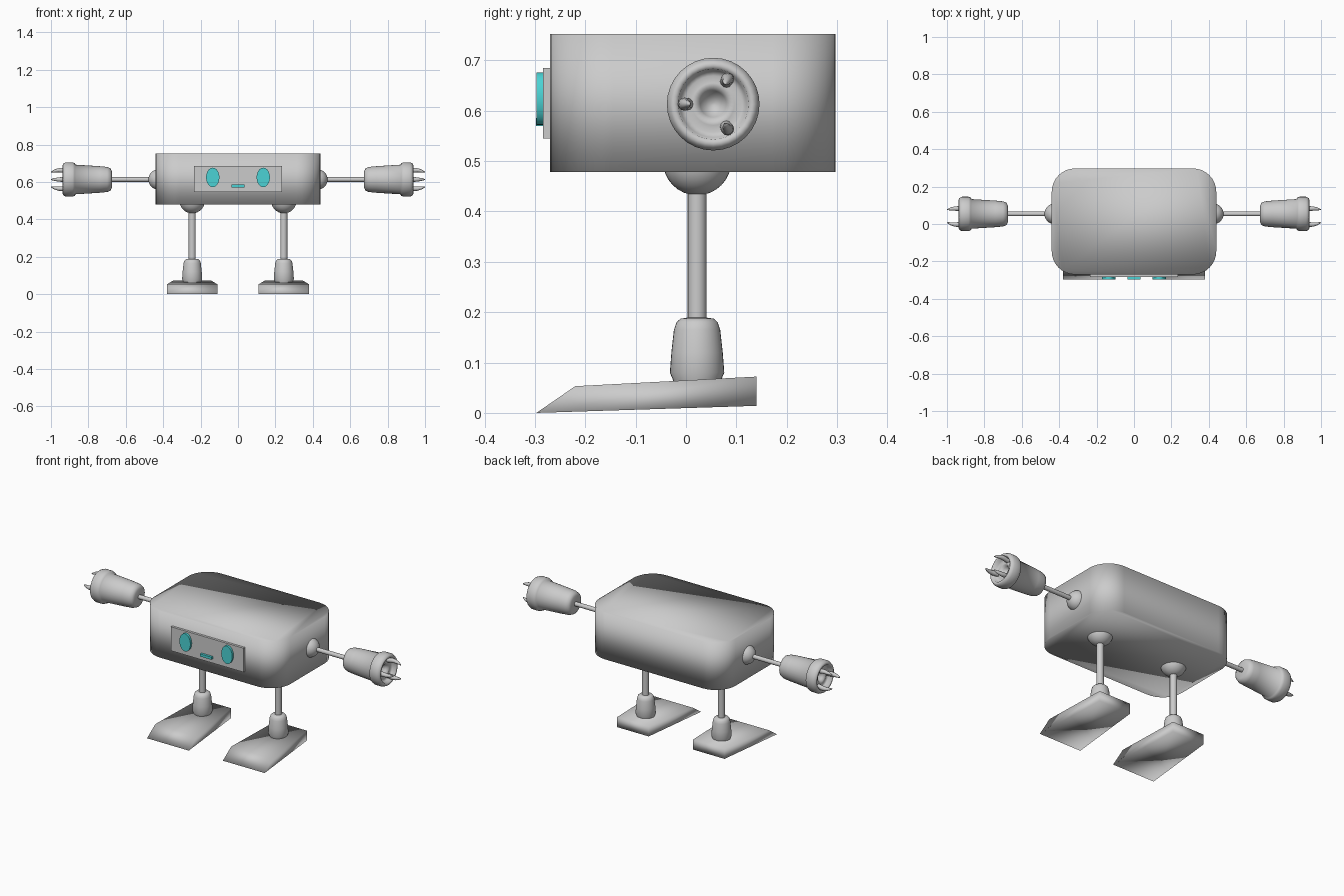
import bpy, bmesh, math
from mathutils import Vector

if "Cube" in bpy.data.objects:
    bpy.data.objects.remove(bpy.data.objects["Cube"])


def material(name, rgb):
    m = bpy.data.materials.new(name)
    m.diffuse_color = (*rgb, 1)
    m.use_nodes = True
    m.node_tree.nodes["Principled BSDF"].inputs["Base Color"].default_value = m.diffuse_color
    return m


GREY = material("light_grey", (0.6, 0.6, 0.6))
CYAN = material("cyan", (0.07, 0.65, 0.66))


def finish(bm, name, mat, angle=None):
    """Turn a bmesh into an object; angle None = flat, 180 = fully smooth."""
    bmesh.ops.recalc_face_normals(bm, faces=bm.faces)
    me = bpy.data.meshes.new(name)
    bm.to_mesh(me)
    bm.free()
    me.materials.append(mat)
    ob = bpy.data.objects.new(name, me)
    bpy.context.collection.objects.link(ob)
    if angle:
        for o in bpy.context.selected_objects:
            o.select_set(False)
        ob.select_set(True)
        bpy.context.view_layer.objects.active = ob
        if angle >= 180:
            bpy.ops.object.shade_smooth()
        else:
            bpy.ops.object.shade_smooth_by_angle(angle=math.radians(angle))
    return ob


def loft(name, mat, axis, rings, seg=32, squash=1.0, angle=40):
    """Join circles given as (centre, radius), all square to one axis."""
    u, v = {"x": ((0, 1, 0), (0, 0, 1)), "y": ((1, 0, 0), (0, 0, 1)),
            "z": ((1, 0, 0), (0, 1, 0))}[axis]
    u, v = Vector(u) * squash, Vector(v)
    bm = bmesh.new()
    loops = []
    for c, r in rings:
        loops.append([bm.verts.new(Vector(c) + r * (u * math.cos(a) + v * math.sin(a)))
                      for a in (2 * math.pi * i / seg for i in range(seg))])
    for a, b in zip(loops, loops[1:]):
        for i in range(seg):
            j = (i + 1) % seg
            bm.faces.new((a[i], a[j], b[j], b[i]))
    bm.faces.new(loops[0])
    bm.faces.new(loops[-1])
    return finish(bm, name, mat, angle)


def prism(name, mat, bottom, top, angle=None):
    """Closed solid between two matching outlines."""
    bm = bmesh.new()
    a = [bm.verts.new(p) for p in bottom]
    b = [bm.verts.new(p) for p in top]
    n = len(a)
    for i in range(n):
        j = (i + 1) % n
        bm.faces.new((a[i], a[j], b[j], b[i]))
    bm.faces.new(a)
    bm.faces.new(b)
    return finish(bm, name, mat, angle)


def box(name, mat, x, y0, y1, z0, z1):
    base = [(-x, y0), (x, y0), (x, y1), (-x, y1)]
    return prism(name, mat, [(*p, z0) for p in base], [(*p, z1) for p in base])


def ball(name, centre, r):
    bm = bmesh.new()
    bmesh.ops.create_uvsphere(bm, u_segments=32, v_segments=16, radius=r)
    bmesh.ops.translate(bm, verts=bm.verts, vec=centre)
    return finish(bm, name, GREY, 180)


# body: rounded rectangle in plan, straight up and down
R = 0.125
outline = []
for k, (cx, cy) in enumerate([(0.44 - R, 0.297 - R), (R - 0.44, 0.297 - R),
                              (R - 0.44, R - 0.27), (0.44 - R, R - 0.27)]):
    for i in range(9):
        a = math.pi / 2 * (k + i / 8)
        outline.append((cx + R * math.cos(a), cy + R * math.sin(a)))
prism("body", GREY, [(*p, 0.478) for p in outline], [(*p, 0.752) for p in outline], 180)

# face plate, eyes and mouth
box("face_plate", GREY, 0.235, -0.284, -0.26, 0.545, 0.685)
box("mouth", CYAN, 0.036, -0.298, -0.28, 0.57, 0.585)

# hand profile: distance from centre, radius
HAND = [(0.675, 0.045), (0.682, 0.06), (0.70, 0.067), (0.74, 0.071), (0.868, 0.079),
        (0.872, 0.087), (0.885, 0.092), (0.92, 0.092), (0.934, 0.085), (0.937, 0.078),
        (0.934, 0.070), (0.915, 0.066), (0.908, 0.056), (0.913, 0.042), (0.912, 0.032),
        (0.90, 0.026), (0.885, 0.015), (0.88, 0.003)]
# claw path: distance from centre, offset from arm axis, thickness
CLAW = [(0.90, 0.050, 0.012), (0.94, 0.057, 0.013), (0.96, 0.057, 0.011),
        (0.98, 0.053, 0.008), (0.995, 0.048, 0.004), (1.0, 0.046, 0.001)]
AY, AZ = 0.054, 0.613
LX, LY = 0.245, 0.022

for side, s in (("right", -1), ("left", 1)):
    loft(side + "_eye", CYAN, "y", [((s * 0.135, -0.297, 0.624), 0.052),
                                    ((s * 0.135, -0.28, 0.624), 0.052)], squash=0.68)

    # arm
    ball(side + "_shoulder", (s * 0.424, AY, AZ), 0.055)
    loft(side + "_arm", GREY, "x", [((s * 0.43, AY, AZ), 0.0125), ((s * 0.70, AY, AZ), 0.0125)], 16)
    loft(side + "_hand", GREY, "x", [((s * x, AY, AZ), r) for x, r in HAND], angle=60)
    for n in range(3):
        a = math.radians(60 + 120 * n)
        loft(f"{side}_claw_{n + 1}", GREY, "x",
             [((s * x, AY + d * math.cos(a), AZ + d * math.sin(a)), t) for x, d, t in CLAW],
             12, angle=60)

    # leg
    ball(side + "_hip", (s * LX, LY, 0.50), 0.068)
    loft(side + "_leg", GREY, "z", [((s * LX, LY, 0.16), 0.019), ((s * LX, LY, 0.45), 0.019)], 16)
    loft(side + "_ankle", GREY, "z",
         [((s * LX, LY, z), r) for z, r in ((0.045, 0.045), (0.066, 0.048), (0.08, 0.054),
                                            (0.12, 0.051), (0.165, 0.046), (0.18, 0.041),
                                            (0.187, 0.033), (0.189, 0.02))], angle=60)

    # foot: wedge toe, narrower heel, rising towards the back
    def foot(y_toe, z_toe, z_heel):
        return [(s * LX + dx, y, z) for dx, y, z in
                ((-0.135, y_toe, z_toe), (0.135, y_toe, z_toe),
                 (0.102, 0.14, z_heel), (-0.102, 0.14, z_heel))]
    prism(side + "_foot", GREY, foot(-0.297, 0.0, 0.014), foot(-0.22, 0.053, 0.072), 180)
